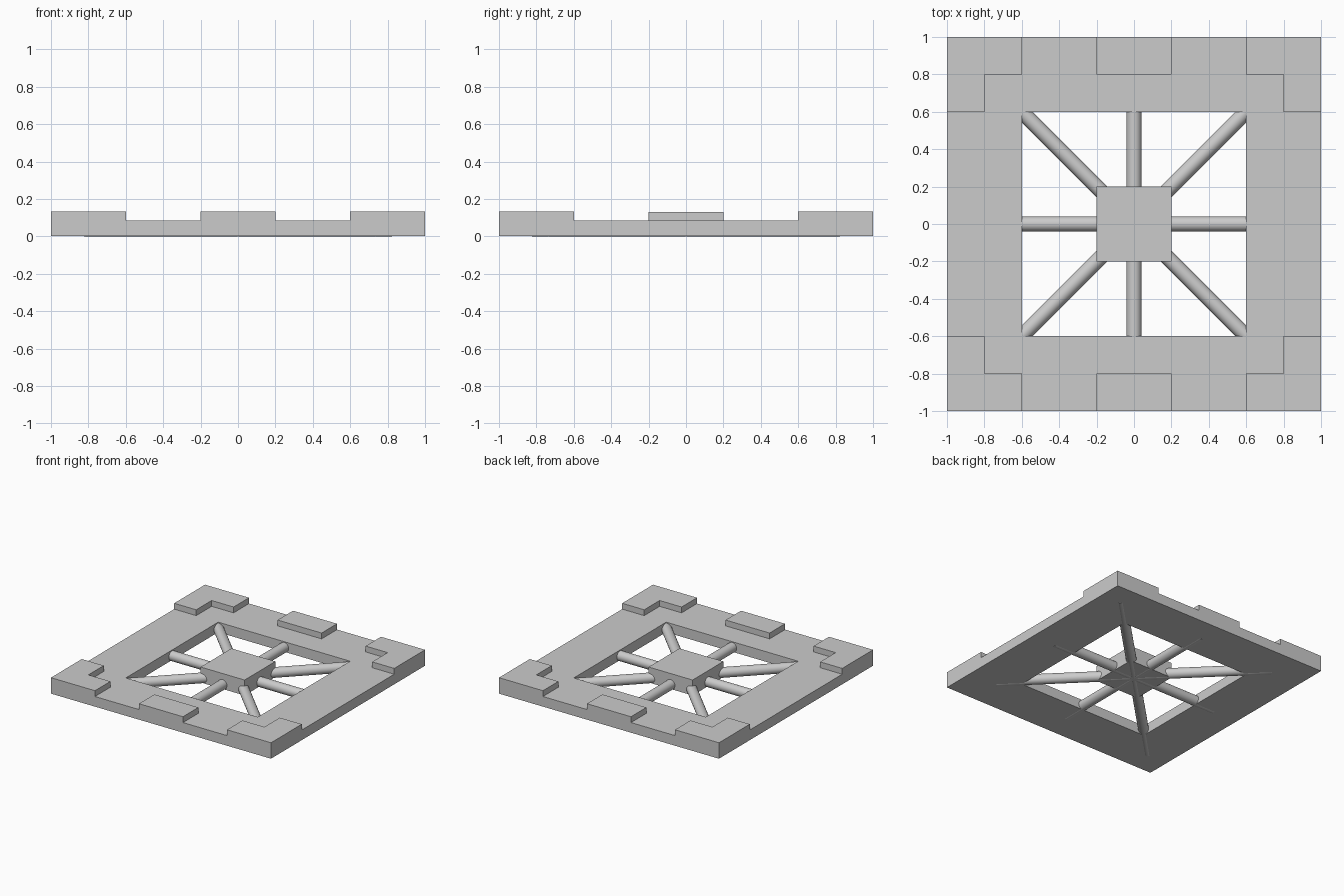
import bpy, bmesh, math
from mathutils import Vector

if "Cube" in bpy.data.objects:
    bpy.data.objects.remove(bpy.data.objects["Cube"])

BASE, DECK, TOP = 0.003, 0.086, 0.134   # underside, frame deck and raised block heights
R = 0.04                                # spoke radius


def add_object(name, bm):
    mesh = bpy.data.meshes.new(name)
    bm.to_mesh(mesh)
    bm.free()
    obj = bpy.data.objects.new(name, mesh)
    bpy.context.collection.objects.link(obj)
    return obj


def raise_faces(bm, faces, height, keep):
    out = bmesh.ops.extrude_face_region(bm, geom=faces, use_keep_orig=keep)["geom"]
    verts = [g for g in out if isinstance(g, bmesh.types.BMVert)]
    bmesh.ops.translate(bm, verts=verts, vec=(0, 0, height))
    return [g for g in out if isinstance(g, bmesh.types.BMFace)]


def is_raised(face):
    # L-shaped corners plus a centre block on the front and back edges
    c = face.calc_center_median()
    x, y = abs(c.x), abs(c.y)
    corner = x > 0.6 and y > 0.6 and max(x, y) > 0.8
    return corner or (x < 0.2 and y > 0.8)


# Square frame with raised blocks, grown from a grid with an open middle
stops = [-1, -0.8, -0.6, -0.2, 0.2, 0.6, 0.8, 1]
bm = bmesh.new()
grid = [[bm.verts.new((x, y, BASE)) for y in stops] for x in stops]
for i in range(7):
    for j in range(7):
        if not (2 <= i <= 4 and 2 <= j <= 4):
            bm.faces.new((grid[i][j], grid[i + 1][j], grid[i + 1][j + 1], grid[i][j + 1]))
for v in [v for v in bm.verts if not v.link_faces]:
    bm.verts.remove(v)
deck = raise_faces(bm, bm.faces[:], DECK - BASE, True)
raise_faces(bm, [f for f in deck if is_raised(f)], TOP - DECK, False)
bmesh.ops.recalc_face_normals(bm, faces=bm.faces[:])
bmesh.ops.dissolve_limit(bm, angle_limit=0.01, verts=bm.verts[:], edges=bm.edges[:])
add_object("frame", bm)

# Central hub block
bpy.ops.mesh.primitive_cube_add(size=1, location=(0, 0, (BASE + 0.13) / 2))
hub = bpy.context.object
hub.name = "hub"
hub.scale = (0.4, 0.4, 0.13 - BASE)
bpy.ops.object.transform_apply(location=False, rotation=False, scale=True)

# Round spokes running through the hub into the frame: angle, half length
for name, angle, half in (("spoke_across", 0, 0.78), ("spoke_front_back", 90, 0.79),
                          ("spoke_diagonal_a", 45, 1.16), ("spoke_diagonal_b", 135, 1.04)):
    bpy.ops.mesh.primitive_cylinder_add(vertices=32, radius=R, depth=2 * half, location=(0, 0, R),
                                        rotation=(0, math.pi / 2, math.radians(angle)))
    bpy.context.object.name = name
    bpy.ops.object.shade_smooth_by_angle(angle=math.radians(30))
